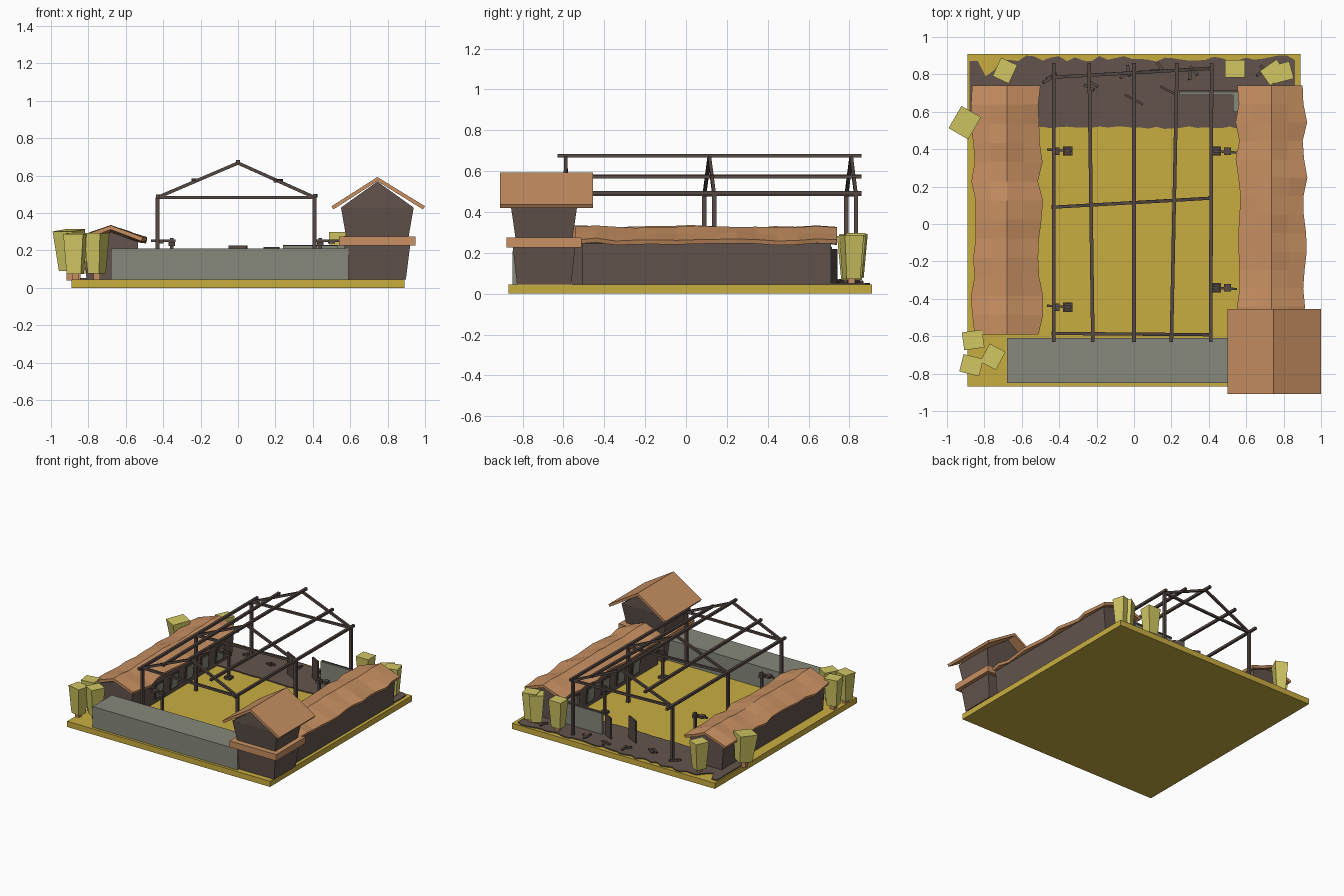
import bpy, bmesh, math, random
from mathutils import Vector, Matrix

random.seed(4)
if "Cube" in bpy.data.objects:
    bpy.data.objects.remove(bpy.data.objects["Cube"])


def material(name, r, g, b):
    lin = [(c / 255 / 12.92) if c < 11 else ((c / 255 + 0.055) / 1.055) ** 2.4 for c in (r, g, b)]
    m = bpy.data.materials.new(name)
    m.use_nodes = True
    m.diffuse_color = (*lin, 1)
    m.node_tree.nodes["Principled BSDF"].inputs["Base Color"].default_value = (*lin, 1)
    return m


SAND = material("sand", 201, 174, 64)
CLAY = material("clay_roof", 200, 144, 98)
BROWN = material("brown_wall", 99, 84, 77)
TIMBER = material("dark_timber", 86, 73, 68)
GREY = material("grey_stone", 134, 136, 123)
LEAF = material("leaf", 209, 199, 100)


def finish(bm, name, mat):
    bmesh.ops.recalc_face_normals(bm, faces=bm.faces)
    mesh = bpy.data.meshes.new(name)
    bm.to_mesh(mesh)
    bm.free()
    mesh.materials.append(mat)
    ob = bpy.data.objects.new(name, mesh)
    bpy.context.collection.objects.link(ob)
    return ob


def box(name, mat, center, size, flare=1.0, turn=0.0, lean=0.0):
    """Box whose top is scaled by flare, turned about z and leaning about its own y."""
    bm = bmesh.new()
    bmesh.ops.create_cube(bm, size=1)
    for v in bm.verts:
        k = flare if v.co.z > 0 else 1
        v.co = Vector((v.co.x * size[0] * k, v.co.y * size[1] * k, v.co.z * size[2]))
    bm.transform(Matrix.Translation(center) @ Matrix.Rotation(math.radians(turn), 4, 'Z')
                 @ Matrix.Rotation(math.radians(lean), 4, 'Y'))
    return finish(bm, name, mat)


def bar(name, a, b, w=0.02, mat=None):
    """Square timber between two points."""
    a, b = Vector(a), Vector(b)
    d = b - a
    bm = bmesh.new()
    bmesh.ops.create_cube(bm, size=1)
    bm.transform(Matrix.Translation((a + b) / 2) @ d.to_track_quat('Z', 'Y').to_matrix().to_4x4()
                 @ Matrix.Diagonal((w, w, d.length, 1)))
    return finish(bm, name, mat or TIMBER)


def prism(name, mat, profile, x, y0, y1):
    """Extrude an x-z profile along y."""
    bm = bmesh.new()
    face = bm.faces.new([bm.verts.new((x + px, y0, pz)) for px, pz in profile])
    ext = bmesh.ops.extrude_face_region(bm, geom=[face])
    bmesh.ops.translate(bm, vec=(0, y1 - y0, 0),
                        verts=[g for g in ext["geom"] if isinstance(g, bmesh.types.BMVert)])
    return finish(bm, name, mat)


# Ground slab and the ragged earth patch at the back
box("ground_slab", SAND, (0, 0.02, 0.0225), (1.78, 1.78, 0.045))
bm = bmesh.new()
steps = 40
front, back = [], []
for i in range(steps + 1):
    x = -0.88 + 1.74 * i / steps
    front.append(bm.verts.new((x, 0.515 + random.uniform(-0.007, 0.007), 0.053)))
    back.append(bm.verts.new((x, 0.885 + random.uniform(-0.018, 0.018), 0.053)))
back[2].co.y = 0.79
back[3].co.y = 0.82
earth = [bm.faces.new((front[i], front[i + 1], back[i + 1], back[i])) for i in range(steps)]
ext = bmesh.ops.extrude_face_region(bm, geom=earth)
bmesh.ops.translate(bm, vec=(0, 0, -0.013),
                    verts=[g for g in ext["geom"] if isinstance(g, bmesh.types.BMVert)])
finish(bm, "earth_patch", BROWN)

# Front stone wall
box("front_wall", GREY, (-0.045, -0.73, 0.1275), (1.27, 0.24, 0.165))


# Long side buildings with uneven roofs
def ragged_roof(name, x, y0, y1):
    bm = bmesh.new()
    rows, cols = 13, (-0.18, -0.09, 0, 0.09, 0.18)
    grid = []
    for i in range(rows + 1):
        y = y0 + (y1 - y0) * i / rows
        wave = random.uniform(-0.008, 0.006)
        row = []
        for c in cols:
            edge = abs(c) / 0.18
            row.append(bm.verts.new((x + c + edge * random.uniform(-0.014, 0.014), y,
                                     0.329 - 0.064 * edge + wave + random.uniform(-0.004, 0.004))))
        grid.append(row)
    for r, s in zip(grid, grid[1:]):
        for j in range(len(cols) - 1):
            bm.faces.new((r[j], r[j + 1], s[j + 1], s[j]))
    ob = finish(bm, name, CLAY)
    if ob.data.polygons[0].normal.z < 0:
        ob.data.flip_normals()
    mod = ob.modifiers.new("thickness", 'SOLIDIFY')
    mod.thickness = 0.022
    mod.offset = -1


house = [(-0.13, 0.045), (0.13, 0.045), (0.147, 0.245), (0, 0.298), (-0.147, 0.245)]
for label, x, y0, side in (("right", -0.68, -0.59, 1), ("left", 0.735, -0.54, -1)):
    prism(label + "_house", BROWN, house, x, y0 + 0.03, 0.71)
    ragged_roof(label + "_house_roof", x, y0, 0.74)
    for i in range(5):
        y = -0.22 + 0.19 * i
        px = x + side * 0.139
        box(f"{label}_window_frame_{i}", TIMBER, (px, y, 0.14), (0.009, 0.10, 0.125), lean=side * 4.8)
        box(f"{label}_window_{i}", GREY, (px + side * 0.004, y, 0.14), (0.009, 0.075, 0.10), lean=side * 4.8)

# Corner tower
tx, ty = 0.745, -0.695
box("tower_base", BROWN, (tx, ty, 0.135), (0.305, 0.265, 0.18), 1.15)
box("tower_band", CLAY, (tx, ty, 0.25), (0.41, 0.365, 0.05))
box("tower_upper", BROWN, (tx, ty, 0.352), (0.335, 0.28, 0.155), 1.16)
prism("tower_gable", BROWN, [(-0.194, 0.429), (0.194, 0.429), (0, 0.568)], tx, ty - 0.162, ty + 0.162)
prism("tower_roof", CLAY, [(-0.245, 0.436), (0, 0.592), (0.255, 0.436), (0.244, 0.419), (0, 0.57), (-0.235, 0.419)],
      tx, -0.91, -0.455)

# Open timber frame: lengthwise beams and three skewed trusses
for name, xa, xb, z in (("ridge_beam", 0, 0, 0.675), ("right_eave_beam", -0.43, -0.43, 0.488),
                        ("left_eave_beam", 0.41, 0.415, 0.493), ("right_purlin", -0.22, -0.24, 0.575),
                        ("left_purlin", 0.2, 0.23, 0.572)):
    bar(name, (xa, -0.63, z), (xb, 0.86, z), 0.019)
for i, (yr, yl) in enumerate(((-0.585, -0.592), (0.09, 0.138), (0.785, 0.832))):
    right, left, top = (-0.43, yr, 0.483), (0.41, yl, 0.483), (0, (yr + yl) / 2, 0.667)
    bar(f"tie_beam_{i}", right, left, 0.017)
    for label, end in (("right", right), ("left", left)):
        bar(f"{label}_rafter_{i}", end, top, 0.017)
        bar(f"{label}_post_{i}", (end[0], end[1], 0.04), end, 0.021)

# Training posts with crossed arms in the yard
for i, (x, y, s) in enumerate(((-0.355, 0.39, -1), (-0.355, -0.445, -1), (0.44, 0.39, 1), (0.44, -0.34, 1))):
    bar(f"training_post_{i}", (x, y, 0.04), (x, y, 0.265), 0.018)
    bar(f"training_arm_{i}", (x - s * 0.02, y, 0.252), (x + s * 0.11, y - 0.008 * s, 0.252), 0.012)
    box(f"training_collar_{i}", TIMBER, (x, y, 0.235), (0.034, 0.04, 0.022))
    box(f"training_block_{i}", TIMBER, (x + s * 0.06, y, 0.248), (0.035, 0.04, 0.02))
    box(f"training_foot_{i}", TIMBER, (x, y, 0.055), (0.05, 0.05, 0.02))

# Broken back wall: stone stretch, standing planks and fallen scraps
box("back_wall", GREY, (0.41, 0.70, 0.135), (0.34, 0.018, 0.18))
box("back_wall_cap", TIMBER, (0.41, 0.708, 0.222), (0.34, 0.012, 0.012))
box("back_wall_end", GREY, (0.55, 0.645, 0.14), (0.04, 0.09, 0.18))
box("standing_plank_a", TIMBER, (0, 0.665, 0.137), (0.11, 0.012, 0.18), turn=-28)
box("standing_plank_b", TIMBER, (0.18, 0.715, 0.133), (0.09, 0.012, 0.17), turn=-28)
for i, (x, y) in enumerate(((-0.46, 0.77), (-0.24, 0.73), (-0.05, 0.8), (0.3, 0.8), (0.68, 0.81), (0.12, 0.82))):
    for k in range(2):
        box(f"scrap_{i}_{k}", TIMBER, (x + 0.02 * k, y + 0.02 * k, 0.06), (0.06, 0.016, 0.014),
            turn=random.uniform(0, 180), lean=8)

# Square-cut bushes on short stumps
bushes = ((-0.86, -0.62, 0.185, 8, 0), (-0.87, -0.755, 0.18, -14, 0), (-0.755, -0.71, 0.185, 62, 0),
          (-0.90, 0.55, 0.2, 60, -5), (-0.69, 0.82, 0.185, 65, 0), (0.54, 0.83, 0.19, 0, 0),
          (0.745, 0.81, 0.175, 35, 0), (0.79, 0.81, 0.18, 15, 0))
for i, (x, y, z, turn, lean) in enumerate(bushes):
    wide = 1.2 if lean else 0.95
    box(f"bush_{i}", LEAF, (x, y, z), (0.082 * wide, 0.072 * wide, 0.215), 1.4, turn, lean)
    box(f"bush_stump_{i}", CLAY, (x, y, 0.065), (0.035, 0.035, 0.05))
